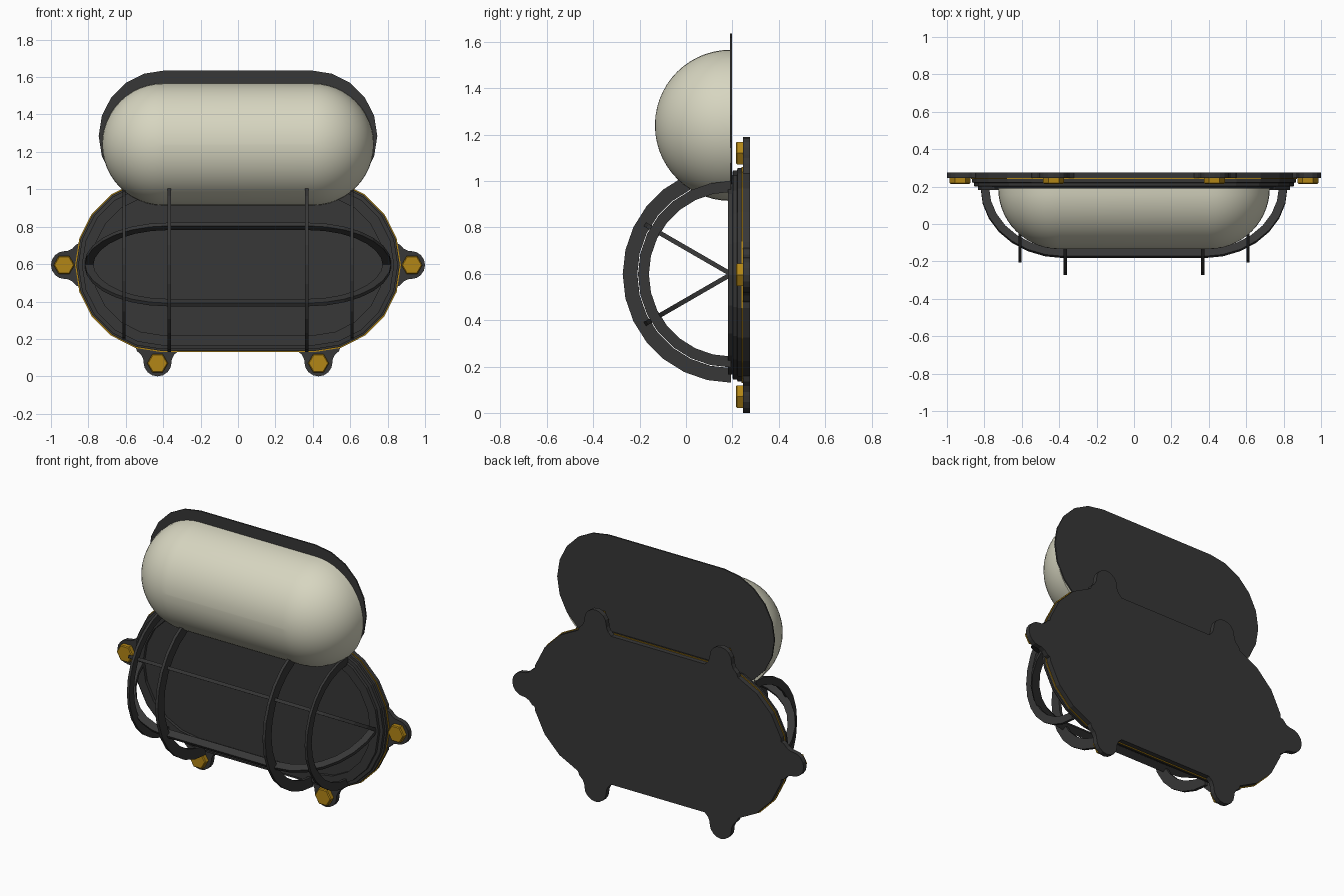
import bpy
import bmesh
from math import sin, cos, pi, radians
from mathutils import Vector

if "Cube" in bpy.data.objects:
    bpy.data.objects.remove(bpy.data.objects["Cube"], do_unlink=True)


def material(name, rgb, rough):
    m = bpy.data.materials.new(name)
    m.use_nodes = True
    m.diffuse_color = (*rgb, 1)
    bsdf = m.node_tree.nodes["Principled BSDF"]
    bsdf.inputs["Base Color"].default_value = (*rgb, 1)
    bsdf.inputs["Roughness"].default_value = rough
    return m


DARK = material("dark_metal", (0.038, 0.038, 0.038), 0.6)
BRASS = material("brass", (0.45, 0.24, 0.008), 0.5)
GLASS = material("cream_glass", (0.68, 0.67, 0.53), 0.5)

MID = 0.595        # height of the housing centre
HALF = 0.405       # half length of the straight housing edges
MOUNT = 0.195      # depth where cage and globe sit


def loft(name, loops, mat, caps=True, wrap=False):
    """Bridge equal-sized loops of points into one solid."""
    bm = bmesh.new()
    rings = [[bm.verts.new(p) for p in loop] for loop in loops]
    pairs = list(zip(rings, rings[1:]))
    if wrap:
        pairs.append((rings[-1], rings[0]))
    for a, b in pairs:
        for i in range(len(a)):
            j = (i + 1) % len(a)
            bm.faces.new((a[i], a[j], b[j], b[i]))
    if caps and not wrap:
        bm.faces.new(rings[0])
        bm.faces.new(rings[-1])
    bmesh.ops.recalc_face_normals(bm, faces=bm.faces)
    mesh = bpy.data.meshes.new(name)
    bm.to_mesh(mesh)
    bm.free()
    mesh.materials.append(mat)
    obj = bpy.data.objects.new(name, mesh)
    bpy.context.collection.objects.link(obj)
    return obj


def stadium(half, r, y, cz=MID, n=10):
    """Loop with straight top and bottom and round ends."""
    pts = []
    for side in (1, -1):
        for i in range(n + 1):
            a = -pi / 2 + pi * i / n
            pts.append((side * (half + r * cos(a)), y, cz + side * r * sin(a)))
    return pts


# Backplate, with the thin brass gasket in front of it
loft("backplate", [stadium(HALF, 0.46, y) for y in (0.275, 0.245)], DARK)
loft("gasket", [stadium(HALF, 0.466, y) for y in (0.245, 0.240)], BRASS)

# Stepped housing with a shallow recess inside the front rim
steps = [(0.460, 0.240), (0.460, 0.222), (0.450, 0.220), (0.450, 0.202),
         (0.430, 0.200), (0.430, 0.182), (0.375, 0.182), (0.375, 0.200)]
loft("housing", [stadium(HALF, r, y) for r, y in steps], DARK)


# Mounting lugs and hexagonal bolts
def lug(name, origin, out):
    origin, out = Vector(origin), Vector(out)
    across = Vector((-out.z, 0, out.x))
    side = [(-0.04, 0.125), (0, 0.11), (0.02, 0.088), (0.045, 0.076)]
    tip = [(0.06 + 0.075 * cos(a), 0.075 * sin(a))
           for a in (pi / 2 - pi * i / 8 for i in range(9))]
    profile = side + tip + [(u, -w) for u, w in reversed(side)]
    flat = [origin + out * u + across * w for u, w in profile]
    loft(name, [[p + Vector((0, y, 0)) for p in flat] for y in (0.275, 0.245)], DARK)
    c = origin + out * 0.065
    hexagon = [[(c.x + r * cos(k * pi / 3), y, c.z + r * sin(k * pi / 3)) for k in range(6)]
               for r, y in ((0.056, 0.246), (0.056, 0.220), (0.050, 0.215))]
    loft(name.replace("lug", "bolt"), hexagon, BRASS)


for side, s in (("left", 1), ("right", -1)):
    lug(side + "_end_lug", (s * (HALF + 0.46), 0, MID), (s, 0, 0))
    lug(side + "_top_lug", (s * 0.43, 0, MID + 0.46), (0, 0, 1))
    lug(side + "_bottom_lug", (s * 0.43, 0, MID - 0.46), (0, 0, -1))


# Guard cage: flat strips bent along an arch
def strip(name, inner, outer, thick):
    """Inner and outer arch points, thickened along the given vector."""
    t = Vector(thick) / 2
    loops = [[Vector(a) - t, Vector(b) - t, Vector(b) + t, Vector(a) + t]
             for a, b in zip(inner, outer)]
    loft(name, loops, DARK)


def hoop(x, r, n=14):
    return [(x, MOUNT - r * sin(pi * i / n), MID + 0.003 + r * cos(pi * i / n))
            for i in range(n + 1)]


def long_arch(reach, depth, tilt, n=7):
    pts = []
    for s in (1, -1):
        quarter = []
        for i in range(n + 1):
            a = pi / 2 * i / n
            d = depth * sin(a)
            x = s * (0.375 + (reach - 0.375) * cos(a))
            quarter.append((x, MOUNT - d * cos(tilt), MID + 0.003 + d * sin(tilt)))
        pts += quarter if s == 1 else quarter[::-1]
    return pts


for side, s in (("left", 1), ("right", -1)):
    strip(side + "_inner_hoop", hoop(s * 0.368, 0.405), hoop(s * 0.368, 0.468), (0.018, 0, 0))
    strip(side + "_outer_hoop", hoop(s * 0.61, 0.355), hoop(s * 0.61, 0.402), (0.016, 0, 0))

for name, tilt in (("upper", radians(30)), ("lower", radians(-30))):
    normal = Vector((0, sin(tilt), cos(tilt))) * 0.02
    strip(name + "_long_guard", long_arch(0.775, 0.385, tilt),
          long_arch(0.82, 0.43, tilt), normal)

# Globe: half capsule lying on its thin flange
loft("globe_flange", [stadium(0.395, 0.35, y, 1.285) for y in (0.199, 0.190)], DARK)
R = 0.326
dome = [stadium(0.40, R * cos(a), 0.192 - R * sin(a), 1.24, 24)
        for a in (radians(89.5) * i / 14 for i in range(15))]
globe = loft("globe", dome, GLASS)
bpy.ops.object.select_all(action="DESELECT")
globe.select_set(True)
bpy.context.view_layer.objects.active = globe
bpy.ops.object.shade_smooth_by_angle(angle=radians(35))
